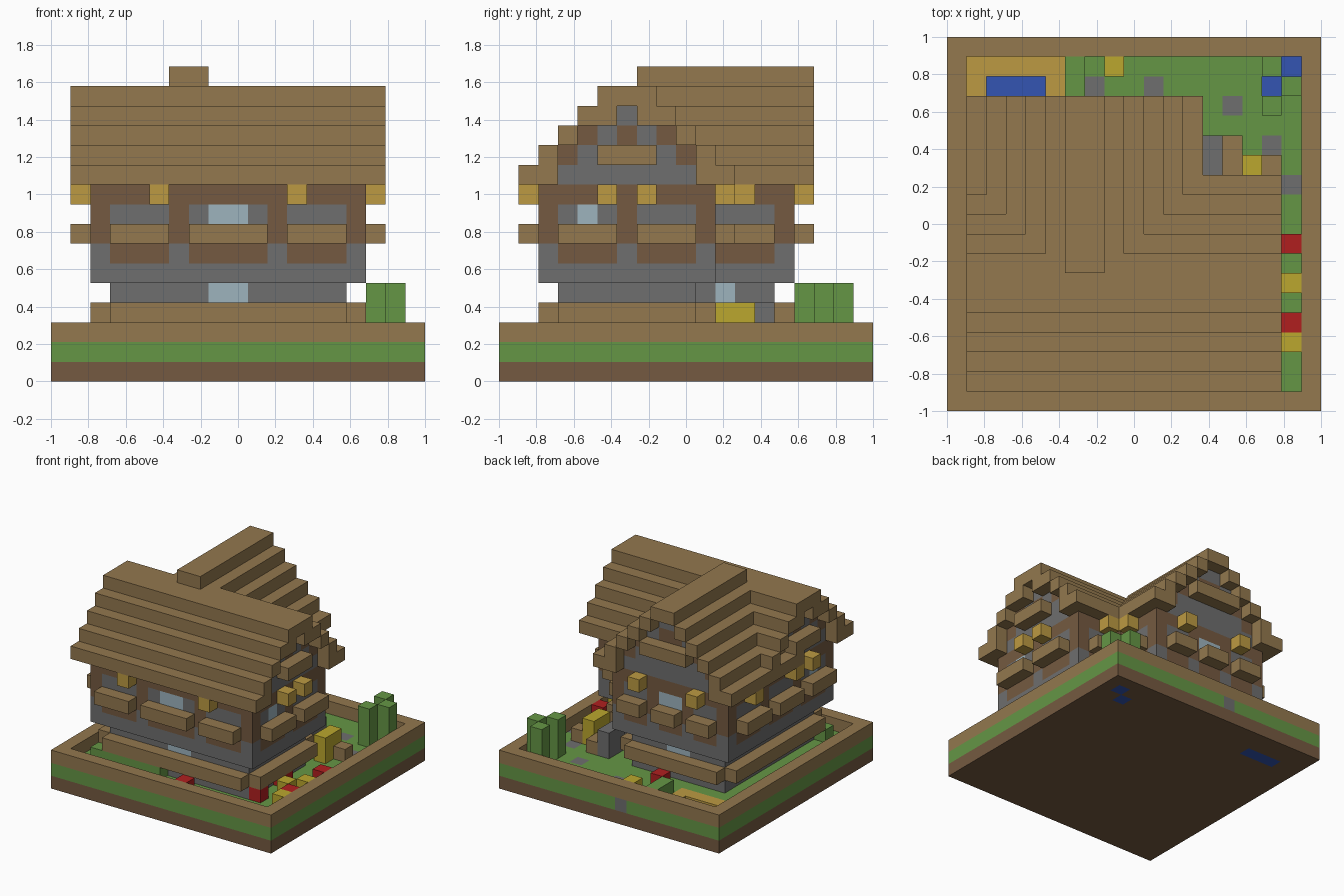
import bpy, bmesh
from mathutils import Vector

N = 19
U = 2 / N
cube = bpy.data.objects.get("Cube")
if cube:
    bpy.data.objects.remove(cube, do_unlink=True)

PALETTE = {
    "timber_tan": "93784E", "dark_brown": "755A41", "stone_grey": "6E6E6E",
    "grass_green": "659645", "lantern_gold": "BC9A42", "petal_yellow": "BBA72E",
    "petal_red": "B01F1F", "water_blue": "3355B2", "window_glass": "9DB4BE",
}
TAN, BROWN, GREY, GREEN, GOLD, YELLOW, RED, BLUE, GLASS = range(len(PALETTE))


def linear(v):
    return v / 12.92 if v <= 0.04045 else ((v + 0.055) / 1.055) ** 2.4


materials = []
for name, code in PALETTE.items():
    rgb = [linear(c / 255) for c in bytes.fromhex(code)]
    m = bpy.data.materials.new(name)
    m.use_nodes = True
    m.diffuse_color = (*rgb, 1)
    m.node_tree.nodes["Principled BSDF"].inputs["Base Color"].default_value = (*rgb, 1)
    m.node_tree.nodes["Principled BSDF"].inputs["Roughness"].default_value = 0.9
    materials.append(m)

grid = {}  # block position -> (part name, colour)


def block(part, colour, xs, ys, zs):
    """Fill an inclusive range of blocks; a single number means one block."""
    xs, ys, zs = [(r, r) if isinstance(r, int) else r for r in (xs, ys, zs)]
    for x in range(xs[0], xs[1] + 1):
        for y in range(ys[0], ys[1] + 1):
            for z in range(zs[0], zs[1] + 1):
                if colour is None:
                    grid.pop((x, y, z), None)
                else:
                    grid[x, y, z] = (part, colour)


def on_wall(part, colour, axis, depth, along, zs):
    """Fill blocks on a wall facing along the given axis."""
    if axis == "x":
        block(part, colour, depth, along, zs)
    else:
        block(part, colour, along, depth, zs)


# Ground slab, lawn and timber rim
END = N - 1
block("ground_soil", BROWN, (0, END), (0, END), 0)
block("lawn", GREEN, (0, END), (0, END), 1)
for edge in (0, END):
    block("timber_rim", TAN, edge, (0, END), 2)
    block("timber_rim", TAN, (0, END), edge, 2)

# Sand, ponds and stepping stones
block("lawn", GOLD, (1, 5), (15, 17), 1)
for xs, ys in (((2, 4), 16), (16, 16), (17, 17)):
    block("pond", None, xs, ys, 1)
    block("pond", BLUE, xs, ys, 0)
for x, y in ((7, 16), (10, 16), (14, 15), (16, 13), (17, 11), (8, 18)):
    block("lawn", GREY, x, y, 1)

# Hedges, flowers and reeds
block("hedge", GREEN, (2, 7), 2, 2)
block("hedge", GREEN, 6, (16, 17), 2)
for x, y, colour in ((17, 8, RED), (17, 6, YELLOW), (17, 4, RED), (17, 3, YELLOW),
                     (15, 3, RED), (15, 6, RED), (10, 1, RED), (8, 17, YELLOW),
                     (16, 5, YELLOW), (7, 15, RED)):
    block("flowers", colour, x, y, 2)
for x, y in ((16, 17), (17, 16), (16, 15)):
    block("reeds", GREEN, x, y, (2, 4))

# Ground floor, set back under the upper floor
block("ground_floor", GREY, (3, 14), (3, 9), (2, 4))
block("ground_floor", GREY, (3, 10), (3, 13), (2, 4))
block("ground_floor", GLASS, (8, 9), 3, 4)
block("ground_floor", GLASS, 10, 11, 4)
block("ground_floor", GLASS, (6, 7), 13, 4)

# Beams along the foot of the walls
block("foot_beam", TAN, (3, 14), 2, 3)
block("foot_beam", TAN, 15, (3, 9), 3)
block("foot_beam", TAN, (11, 14), 10, 3)
block("foot_beam", TAN, 11, (10, 13), 3)
block("foot_beam", TAN, (3, 10), 14, 3)
block("foot_beam", TAN, 2, (3, 13), 3)

# Garden stall in the inner corner
block("stall", GREY, 13, (12, 13), (2, 3))
block("stall", TAN, 14, (12, 13), 2)
block("stall", TAN, 16, 12, 2)
block("stall", YELLOW, 15, (11, 12), (2, 3))

# Upper floor: stone course below, timber above, in an L plan
for zs, colour in (((5, 6), GREY), ((7, 9), BROWN)):
    block("upper_floor", colour, (2, 15), (2, 10), zs)
    block("upper_floor", colour, (2, 11), (2, 14), zs)


def facade(axis, wall, out, bays, lanterns, glass):
    """Add window bays, planter boxes and lanterns to one upper wall."""
    for bay in bays:
        on_wall("upper_floor", BROWN, axis, wall, bay, 6)
        on_wall("upper_floor", GREY, axis, wall, bay, 8)
        on_wall("planter_box", TAN, axis, wall + out, bay, 7)
    for spot in lanterns:
        on_wall("lantern", GOLD, axis, wall + out, spot, 9)
    if glass:
        on_wall("upper_floor", GLASS, axis, wall, glass, 8)


facade("y", 2, -1, ((3, 5), (7, 10), (12, 14)), (5, 12), (8, 9))
facade("x", 15, 1, ((3, 5), (7, 9)), (5, 7), 4)
facade("x", 11, 1, ((11, 13),), (12,), None)
facade("y", 10, 1, ((12, 14),), (13,), None)
facade("y", 14, 1, ((3, 4), (6, 7), (9, 10)), (4, 9), (6, 7))
facade("x", 2, -1, ((3, 5), (7, 9), (11, 13)), (5, 7, 12), 4)

# Wing and main roofs: the attic fills each gable under stepped courses
BASE = 10


def roof(axis, last, steps, walls, overhangs):
    for k in range(steps):
        z, lo, hi = BASE + k, 1 + k, last - k
        on_wall("gable", GREY, axis, walls, (lo, hi), z)
        if 0 < k < steps - 2:
            for side in (lo + 1, hi - 1):
                on_wall("gable", BROWN, axis, walls, side, z)
        if k == steps - 3:  # central post above the gable box
            on_wall("gable", GREY, axis, walls, (lo + 1, hi - 1), z)
            for side in (lo + 1, hi - 1):
                on_wall("gable", BROWN if axis == "x" else GREY, axis, walls, side, z)
            on_wall("gable", BROWN, axis, walls, (lo + 3 - (axis == "y"), hi - 3 + (axis == "y")), z)
        whole = (min(walls[0], *overhangs), max(walls[1], *overhangs))
        for side in (lo, hi):
            on_wall("roof", TAN, axis, whole, side, z)
        if k == steps - 1:
            on_wall("roof", TAN, axis, whole, (lo, hi), z)
        for end in overhangs:
            if k in (0, steps - 2) and hi - lo > 3:
                for side in (lo + 1, hi - 1):
                    on_wall("roof", TAN, axis, end, side, z)
            if k == steps - 4:
                on_wall("gable_box", TAN, axis, end, (6 - 1, last - 5 + 1), z)


roof("x", 11, 5, (2, 15), (1, 16))
roof("y", 12, 6, (7, 14), (15,))
block("roof", TAN, (5, 7), (5, 7), 14)
block("roof", TAN, (1, 16), (5, 7), 14)
block("roof", TAN, (6, 7), (7, 15), 15)

# Turn each part into a mesh, keeping only the exposed faces
DIRECTIONS = [Vector(d) for s in (1, -1) for d in ((s, 0, 0), (0, s, 0), (0, 0, s))]


def build(part):
    bm = bmesh.new()
    for cell, (owner, colour) in grid.items():
        if owner != part:
            continue
        centre = Vector(cell) + Vector((0.5, 0.5, 0.5))
        for d in DIRECTIONS:
            if tuple(int(c + o) for c, o in zip(cell, d)) in grid:
                continue
            a = Vector((d.y, d.z, d.x)) / 2
            b = d.cross(a)
            corners = [centre + d / 2 + i * a + j * b
                       for i, j in ((-1, -1), (1, -1), (1, 1), (-1, 1))]
            verts = [bm.verts.new((v - Vector((N / 2, N / 2, 0))) * U) for v in corners]
            bm.faces.new(verts).material_index = colour
    bmesh.ops.remove_doubles(bm, verts=bm.verts, dist=U / 100)
    bmesh.ops.dissolve_limit(bm, angle_limit=0.01, verts=bm.verts, edges=bm.edges,
                             delimit={"MATERIAL"})
    mesh = bpy.data.meshes.new(part)
    bm.to_mesh(mesh)
    bm.free()
    for m in materials:
        mesh.materials.append(m)
    bpy.context.collection.objects.link(bpy.data.objects.new(part, mesh))


for part in sorted({owner for owner, _ in grid.values()}):
    build(part)
